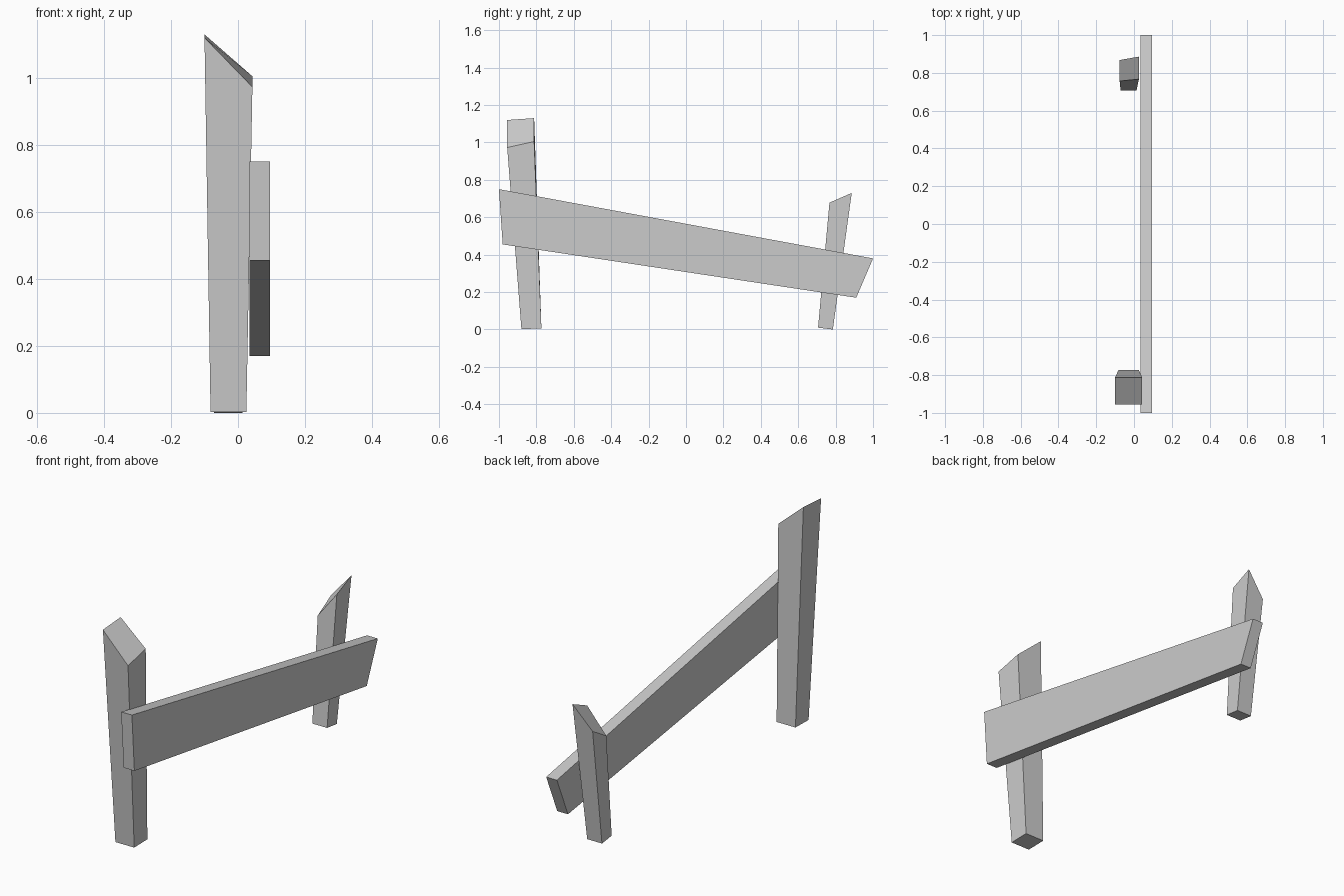
import bpy
import bmesh

if "Cube" in bpy.data.objects:
    bpy.data.objects.remove(bpy.data.objects["Cube"])


def prism(name, base, top):
    """Solid joining two matching four-corner loops."""
    bm = bmesh.new()
    lo = [bm.verts.new(p) for p in base]
    hi = [bm.verts.new(p) for p in top]
    bm.faces.new(lo)
    bm.faces.new(hi)
    for i in range(4):
        j = (i + 1) % 4
        bm.faces.new((lo[i], lo[j], hi[j], hi[i]))
    bmesh.ops.recalc_face_normals(bm, faces=bm.faces)
    mesh = bpy.data.meshes.new(name)
    bm.to_mesh(mesh)
    bm.free()
    obj = bpy.data.objects.new(name, mesh)
    bpy.context.collection.objects.link(obj)
    return obj


# Slanted plank, extruded along x from its side profile (y, z)
profile = [(-1.0, 0.75), (-0.98, 0.455), (0.91, 0.17), (1.0, 0.38)]
prism("rail",
      [(0.035, y, z) for y, z in profile],
      [(0.096, y, z) for y, z in profile])

# Tall leaning post with an obliquely cut top
prism("tall_post",
      [(-0.082, -0.88, 0.003), (0.025, -0.88, 0.003),
       (0.025, -0.773, 0.005), (-0.082, -0.773, 0.005)],
      [(-0.10, -0.956, 1.12), (0.043, -0.956, 0.973),
       (0.043, -0.812, 1.005), (-0.10, -0.812, 1.13)])

# Short post leaning the other way
prism("short_post",
      [(-0.071, 0.706, 0.01), (0.013, 0.706, 0.01),
       (0.013, 0.785, 0.0), (-0.071, 0.785, 0.0)],
      [(-0.076, 0.757, 0.545), (0.026, 0.767, 0.678),
       (0.026, 0.886, 0.73), (-0.076, 0.868, 0.61)])
